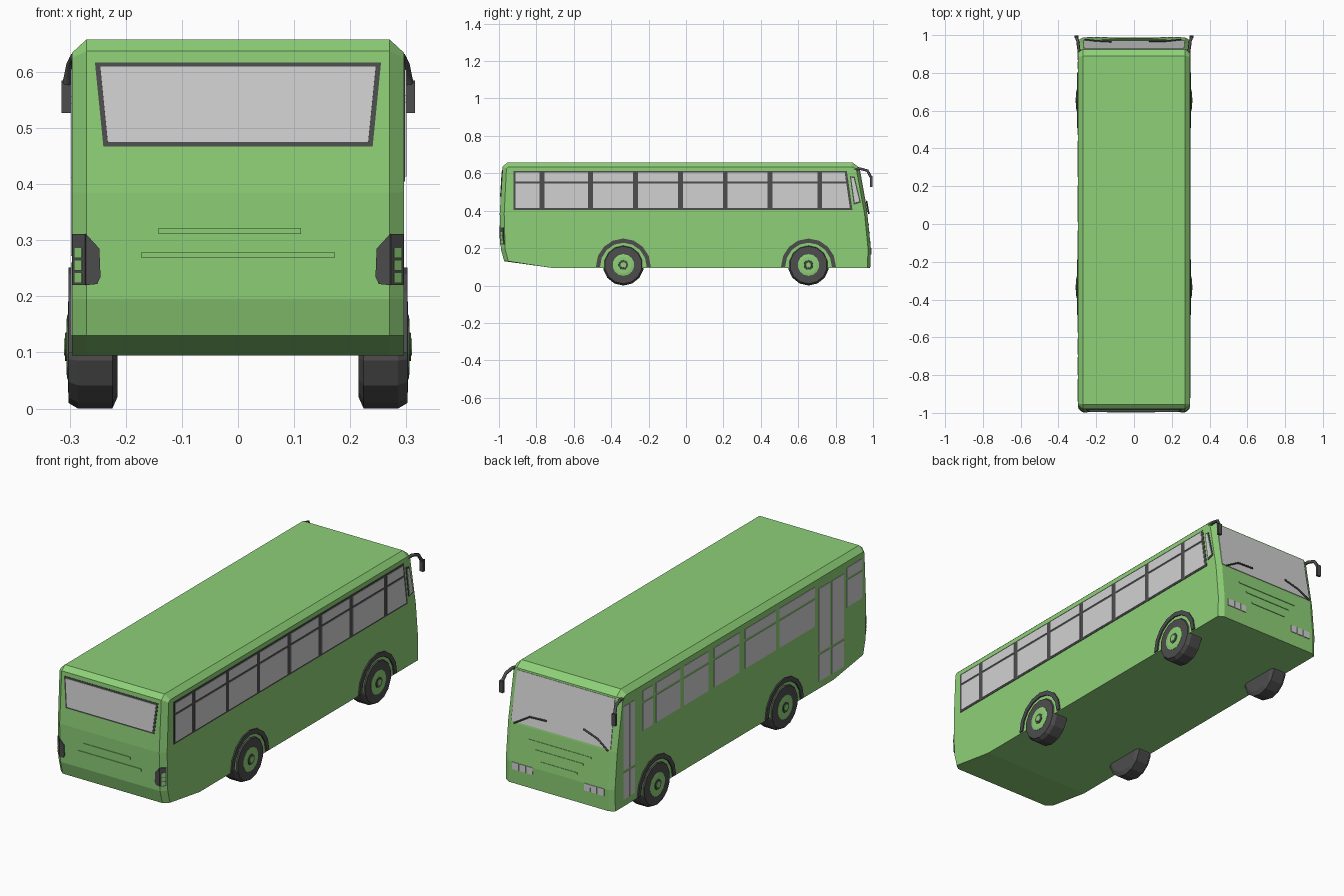
import bpy, bmesh, math
from mathutils import Vector

if "Cube" in bpy.data.objects:
    bpy.data.objects.remove(bpy.data.objects["Cube"])


def mat(name, col):
    m = bpy.data.materials.new(name)
    m.diffuse_color = (*col, 1)
    m.use_nodes = True
    m.node_tree.nodes["Principled BSDF"].inputs["Base Color"].default_value = m.diffuse_color
    return m


GREEN = mat("green paint", (0.27, 0.63, 0.185))
DARK = mat("dark rubber", (0.075, 0.075, 0.075))
GLASS = mat("grey glass", (0.64, 0.64, 0.64))


def finish(name, bm, m):
    bmesh.ops.recalc_face_normals(bm, faces=bm.faces[:])
    me = bpy.data.meshes.new(name)
    bm.to_mesh(me)
    bm.free()
    ob = bpy.data.objects.new(name, me)
    bpy.context.collection.objects.link(ob)
    me.materials.append(m)
    return ob


def plates(name, polys, n, out, m):
    """Thin plates: each polygon extruded a little along its normal."""
    bm = bmesh.new()
    n = Vector(n).normalized()
    for p in polys:
        lo = [bm.verts.new(Vector(q) - n * 0.002) for q in p]
        hi = [bm.verts.new(Vector(q) + n * out) for q in p]
        bm.faces.new(lo)
        bm.faces.new(hi)
        for i in range(len(p)):
            j = (i + 1) % len(p)
            bm.faces.new((lo[i], lo[j], hi[j], hi[i]))
    return finish(name, bm, m)


def lathe(name, prof, y, side, m, seg=14):
    """Turn a (radius, x) profile about a wheel axle."""
    bm = bmesh.new()
    rings = []
    for r, x in prof:
        rings.append([bm.verts.new((side * x, y + r * math.cos(a), 0.11 + r * math.sin(a)))
                      for a in [2 * math.pi * (i + 0.5) / seg for i in range(seg)]])
    for a, b in zip(rings, rings[1:]):
        for i in range(seg):
            j = (i + 1) % seg
            bm.faces.new((a[i], a[j], b[j], b[i]))
    bm.faces.new(rings[0])
    bm.faces.new(rings[-1])
    return finish(name, bm, m)


def tube(name, pts, r, m):
    cu = bpy.data.curves.new(name, 'CURVE')
    cu.dimensions = '3D'
    cu.bevel_depth = r
    cu.bevel_resolution = 1
    cu.use_fill_caps = True
    s = cu.splines.new('POLY')
    s.points.add(len(pts) - 1)
    for q, p in zip(s.points, pts):
        q.co = (*p, 1)
    cu.materials.append(m)
    ob = bpy.data.objects.new(name, cu)
    bpy.context.collection.objects.link(ob)


def rect(y0, y1, z0, z1, x):
    return [(x, y0, z0), (x, y1, z0), (x, y1, z1), (x, y0, z1)]


# Body shell: side profile lofted across, with chamfered outer sections
W = 0.296
inner = [(-0.972, 0.13), (-0.72, 0.095), (0.985, 0.095), (0.988, 0.2), (0.97, 0.38),
         (0.925, 0.632), (0.89, 0.658), (-0.955, 0.658), (-0.98, 0.637), (-0.996, 0.385), (-0.99, 0.195)]
outer = [(-0.95, 0.13), (-0.72, 0.095), (0.97, 0.095), (0.973, 0.2), (0.955, 0.38),
         (0.91, 0.625), (0.885, 0.634), (-0.95, 0.634), (-0.96, 0.625), (-0.972, 0.385), (-0.967, 0.195)]
bm = bmesh.new()
secs = [[bm.verts.new((x, y, z)) for y, z in p]
        for x, p in ((-W, outer), (-0.27, inner), (0.27, inner), (W, outer))]
for a, b in zip(secs, secs[1:]):
    for i in range(len(a)):
        j = (i + 1) % len(a)
        bm.faces.new((a[i], a[j], b[j], b[i]))
bm.faces.new(secs[0])
bm.faces.new(secs[-1])
finish("body", bm, GREEN)

# Driver side windows: dark frame with glass panes on top
plates("right_window_frame", [[(W, -0.922, 0.405), (W, 0.89, 0.405), (W, 0.86, 0.612), (W, -0.922, 0.612)]],
       (1, 0, 0), 0.002, DARK)
posts = [-0.925, -0.77, -0.51, -0.27, -0.03, 0.21, 0.45, 0.715]
panes = []
for a, b in zip(posts, posts[1:]):
    for z0, z1 in ((0.414, 0.546), (0.557, 0.604)):
        panes.append(rect(a + 0.013, b - 0.013, z0, z1, W))
panes.append([(W, 0.728, 0.414), (W, 0.876, 0.414), (W, 0.857, 0.546), (W, 0.728, 0.546)])
panes.append([(W, 0.728, 0.557), (W, 0.855, 0.557), (W, 0.849, 0.604), (W, 0.728, 0.604)])
plates("right_window_glass", panes, (1, 0, 0), 0.004, GLASS)
plates("quarter_window_frame", [[(W, 0.876, 0.585), (W, 0.902, 0.582), (W, 0.935, 0.443), (W, 0.897, 0.433)]],
       (1, 0, 0), 0.002, DARK)
plates("quarter_window_glass", [[(W, 0.883, 0.577), (W, 0.897, 0.575), (W, 0.927, 0.45), (W, 0.902, 0.443)]],
       (1, 0, 0), 0.004, GLASS)

# Door side windows and two double doors
panes = []
for a, b in ((0.68, 0.76), (0.47, 0.655), (0.25, 0.44), (0.01, 0.205),
             (-0.27, -0.035), (-0.575, -0.3), (-0.94, -0.82)):
    panes += [rect(a, b, 0.412, 0.545, -W), rect(a, b, 0.556, 0.605, -W)]
plates("left_window_glass", panes, (-1, 0, 0), 0.002, GLASS)
doors = []
for a, b in ((0.82, 0.861), (0.869, 0.908), (-0.69, -0.605), (-0.80, -0.705)):
    doors += [rect(a, b, 0.13, 0.26, -W), rect(a, b, 0.272, 0.585, -W)]
plates("door_glass", doors, (-1, 0, 0), 0.002, GLASS)


# Windscreen and wipers
def fy(z):
    return 0.97 - 0.1786 * (z - 0.38)


FN = (0, 0.984, 0.176)
plates("windscreen", [[(x, fy(z), z) for x, z in
                       ((-0.27, 0.39), (0.27, 0.39), (0.265, 0.624), (-0.265, 0.624))]], FN, 0.003, GLASS)
for pts in (((0.25, 0.385), (0.17, 0.433), (0.08, 0.437)), ((-0.26, 0.385), (-0.2, 0.425), (-0.12, 0.45))):
    tube("wiper", [(x, fy(z) + 0.008, z) for x, z in pts], 0.004, DARK)

# Headlights, grille bars
lamps = []
for s in (-1, 1):
    for a, b in ((0.14, 0.172), (0.177, 0.209), (0.214, 0.25)):
        lamps.append([(s * a, 0.988, 0.165), (s * b, 0.988, 0.165), (s * b, 0.988, 0.2), (s * a, 0.988, 0.2)])
plates("headlights", lamps, (0, 1, 0), 0.003, GLASS)
plates("grille_bars", [[(x, 0.988 - 0.1 * (z - 0.2), z) for x, z in
                        ((-w, z0), (w, z0), (w, z0 + 0.008), (-w, z0 + 0.008))]
                       for w, z0 in ((0.17, 0.32), (0.13, 0.28), (0.1, 0.23))], (0, 1, 0.1), 0.003, GREEN)


# Rear window
def ry(z):
    return -0.996 + 0.0635 * (z - 0.385)


RN = (0, -1, 0.0635)
for name, g, out, m in (("rear_window_frame", 0, 0.002, DARK), ("rear_window_glass", 0.008, 0.004, GLASS)):
    plates(name, [[(x, ry(z), z) for x, z in
                   ((-0.24 + g, 0.467 + g), (0.24 - g, 0.467 + g), (0.255 - g * 1.2, 0.617 - g),
                    (-0.255 + g * 1.2, 0.617 - g))]], RN, out, m)


# Rear vents and tail lights wrapping the corner chamfer
def rl(z):
    return -0.99 - 0.0316 * (z - 0.195)


plates("rear_vent_bars", [[(x, rl(z), z) for x, z in ((a, z0), (b, z0), (b, z1), (a, z1))]
                          for a, b, z0, z1 in ((-0.142, 0.112, 0.311, 0.322), (-0.172, 0.172, 0.268, 0.279))],
       (0, -1, 0), 0.003, GREEN)
for s in (-1, 1):
    plates("tail_light_panel", [[(s * x, rl(z), z) for x, z in
                                 ((0.271, 0.22), (0.251, 0.222), (0.245, 0.235), (0.247, 0.285), (0.269, 0.309),
                                  (0.271, 0.31))]], (0, -1, 0), 0.004, DARK)

    def corner(t, z):
        return (s * (0.27 + 0.026 * t), rl(z) + 0.0235 * t, z)

    cn = (s * 0.67, -0.74, 0)
    plates("tail_light_corner", [[corner(0, 0.22), corner(0.85, 0.22), corner(0.85, 0.311), corner(0, 0.311)]],
           cn, 0.004, DARK)
    plates("tail_light_lens", [[corner(0.2, z), corner(0.7, z), corner(0.7, z + 0.018), corner(0.2, z + 0.018)]
                               for z in (0.224, 0.246, 0.268)], cn, 0.006, GREEN)

# Wheels and arches
for s in (-1, 1):
    for y in (-0.335, 0.655):
        lathe("tyre", [(0.09, 0.215), (0.11, 0.224), (0.11, 0.285), (0.1, 0.302), (0.064, 0.303)], y, s, DARK)
        lathe("wheel_rim", [(0.058, 0.29), (0.058, 0.304), (0.045, 0.306)], y, s, GREEN)
        lathe("hub_ring", [(0.027, 0.3), (0.025, 0.308)], y, s, DARK)
        lathe("hub_cap", [(0.018, 0.3), (0.015, 0.31)], y, s, GREEN)
        ang = [math.pi * i / 8 for i in range(9)]
        segs = []
        for a, b in zip(ang, ang[1:]):
            segs.append([(s * W, y + r * math.cos(t), 0.1 + r * 1.03 * math.sin(t))
                         for r, t in ((0.125, a), (0.147, a), (0.147, b), (0.125, b))])
        plates("wheel_arch", segs, (s, 0, 0), 0.006, DARK)

# Mirrors on curved arms
for s in (-1, 1):
    tube("mirror_arm", [(s * 0.285, 0.87, 0.617), (s * 0.293, 0.93, 0.625), (s * 0.298, 0.97, 0.614),
                        (s * 0.305, 0.988, 0.58)], 0.008, DARK)
    x = s * 0.305
    plates("mirror", [[(x - 0.01, 0.987, 0.527), (x + 0.01, 0.987, 0.527),
                       (x + 0.01, 0.987, 0.585), (x - 0.01, 0.987, 0.585)]], (0, 1, 0), 0.011, DARK)
